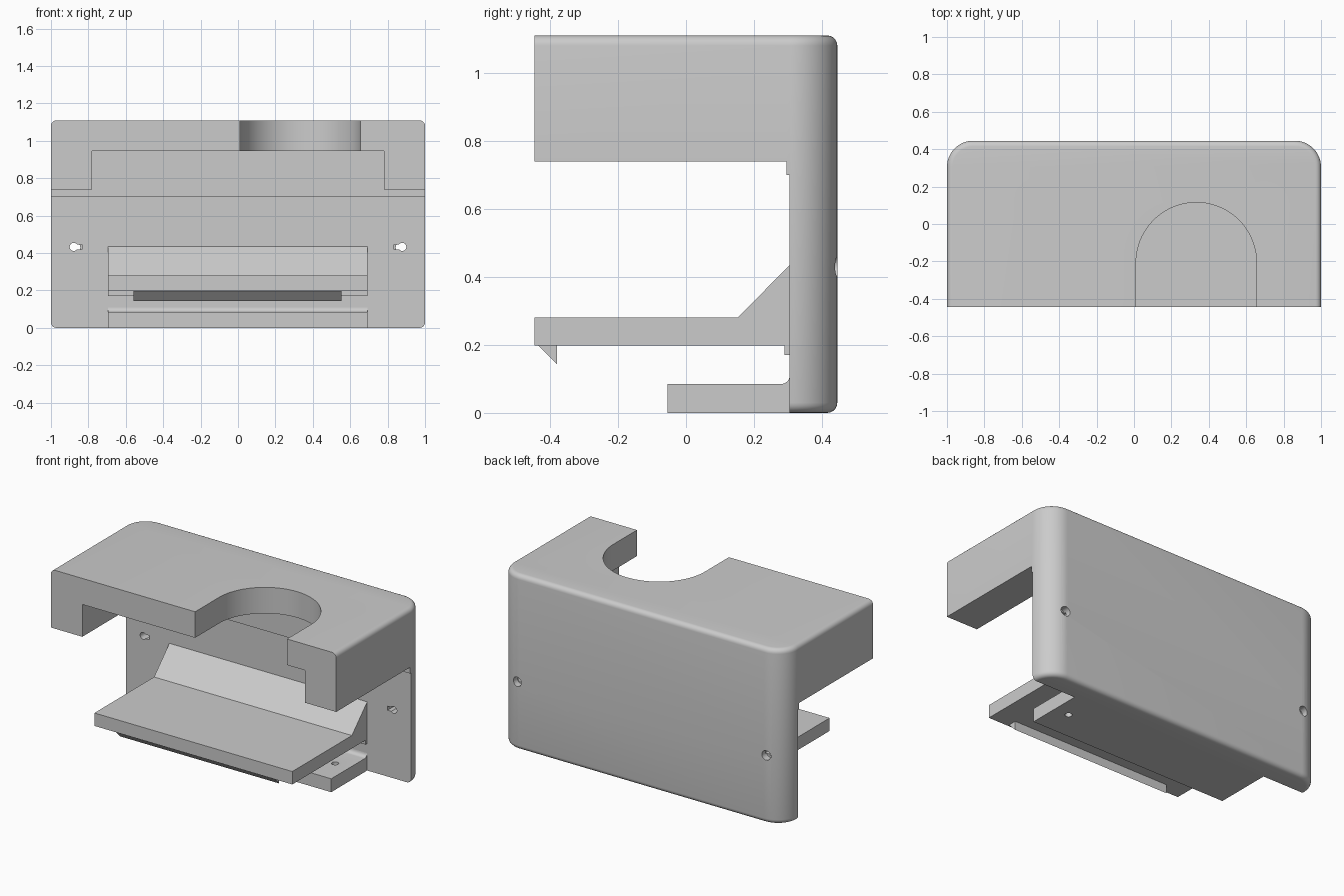
import bpy, bmesh, math

if "Cube" in bpy.data.objects:
    bpy.data.objects.remove(bpy.data.objects["Cube"])

grey = bpy.data.materials.new("plain grey")
grey.use_nodes = True
grey.diffuse_color = (0.6, 0.6, 0.6, 1)
grey.node_tree.nodes["Principled BSDF"].inputs["Base Color"].default_value = grey.diffuse_color


def arc(cx, cy, r, start, end, n=16):
    """Points along an arc, angles in degrees."""
    angles = [math.radians(start + (end - start) * i / n) for i in range(n + 1)]
    return [(cx + r * math.cos(a), cy + r * math.sin(a)) for a in angles]


def prism(name, profile, axis, lo, hi, round_edges=0):
    """Extrude a profile along an axis; optionally round its end outlines behind the front."""
    place = {"x": lambda a, b, c: (c, a, b),
             "y": lambda a, b, c: (a, c, b),
             "z": lambda a, b, c: (a, b, c)}[axis]
    bm = bmesh.new()
    ends = [[bm.verts.new(place(a, b, c)) for a, b in profile] for c in (lo, hi)]
    for ring in ends:
        bm.faces.new(ring)
    n = len(profile)
    for i in range(n):
        j = (i + 1) % n
        bm.faces.new((ends[0][i], ends[0][j], ends[1][j], ends[1][i]))
    bmesh.ops.recalc_face_normals(bm, faces=bm.faces)
    if round_edges:
        front = min(v.co.y for v in bm.verts)
        rim = [e for e in bm.edges
               if abs(e.verts[0].co.z - e.verts[1].co.z) < 1e-4
               and max(v.co.y for v in e.verts) > front + 1e-4]
        bmesh.ops.bevel(bm, geom=rim, offset=round_edges, segments=5,
                        profile=0.5, affect="EDGES")
    mesh = bpy.data.meshes.new(name)
    bm.to_mesh(mesh)
    bm.free()
    mesh.materials.append(grey)
    obj = bpy.data.objects.new(name, mesh)
    bpy.context.collection.objects.link(obj)
    return obj


def activate(obj):
    bpy.ops.object.select_all(action="DESELECT")
    obj.select_set(True)
    bpy.context.view_layer.objects.active = obj


def cut(target, cutter):
    cutter.hide_render = True
    mod = target.modifiers.new("cut", "BOOLEAN")
    mod.operation = "DIFFERENCE"
    mod.solver = "EXACT"
    mod.object = cutter
    activate(target)
    bpy.ops.object.modifier_apply(modifier=mod.name)
    bpy.data.objects.remove(cutter)


def rect(a0, a1, b0, b1):
    return [(a0, b0), (a1, b0), (a1, b1), (a0, b1)]


FRONT, WALL, BACK, TOP = -0.445, 0.305, 0.445, 1.11
R = 0.14

# Housing: rounded block hollowed into a back wall with an overhanging top
outline = [(-1, FRONT), (1, FRONT)]
outline += arc(1 - R, BACK - R, R, 0, 90) + arc(R - 1, BACK - R, R, 90, 180)
housing = prism("housing", outline, "z", 0, TOP, round_edges=0.03)
under = [(-1, -0.1), (WALL, -0.1), (WALL, 0.7), (0.295, 0.7), (0.295, 0.74), (-1, 0.74)]
cut(housing, prism("under_cutter", under, "x", -1.2, 1.2))
cut(housing, prism("recess_cutter", rect(-0.78, 0.78, 0.72, 0.945), "y", -0.6, 0.295))

# Round-ended notch through the top
notch = [(0.655, -0.6)] + arc(0.333, -0.207, 0.322, 0, 180, 40) + [(0.011, -0.6)]
cut(housing, prism("notch_cutter", notch, "z", 0.85, 1.2))

# Keyhole screw holes with a wider pocket at the back
for side in (-1, 1):
    cut(housing, prism("hole_cutter", arc(side * 0.878, 0.433, 0.022, 0, 345, 23), "y", 0.2, 0.6))
    slot = rect(side * 0.835, side * 0.875, 0.42, 0.446)
    cut(housing, prism("slot_cutter", slot, "y", 0.2, 0.41))
    cut(housing, prism("pocket_cutter", arc(side * 0.873, 0.43, 0.03, 0, 345, 23), "y", 0.4, 0.6))

# Shelf with sloped brace and a small step beneath at the wall
shelf = [(FRONT, 0.198), (0.29, 0.198), (0.29, 0.17), (WALL, 0.17),
         (WALL, 0.435), (0.152, 0.28), (FRONT, 0.28)]
parts = [housing, prism("shelf", shelf, "x", -0.695, 0.692)]

# Wedge lip under the shelf's front edge
parts.append(prism("shelf_lip", [(-0.435, 0.198), (-0.38, 0.143), (-0.38, 0.198)],
                   "x", -0.558, 0.553))

# Lower ledge with filleted joint and one small hole
ledge = [(-0.055, 0), (WALL, 0), (WALL, 0.11)]
ledge += arc(0.28, 0.11, 0.025, 0, -90, 6) + [(-0.055, 0.085)]
lower_ledge = prism("lower_ledge", ledge, "x", -0.695, 0.692)
cut(lower_ledge, prism("ledge_hole_cutter", arc(0.59, 0.13, 0.021, 0, 345, 23), "z", -0.1, 0.2))
parts.append(lower_ledge)

for part in parts:
    activate(part)
    bpy.ops.object.shade_smooth_by_angle(angle=math.radians(30))
